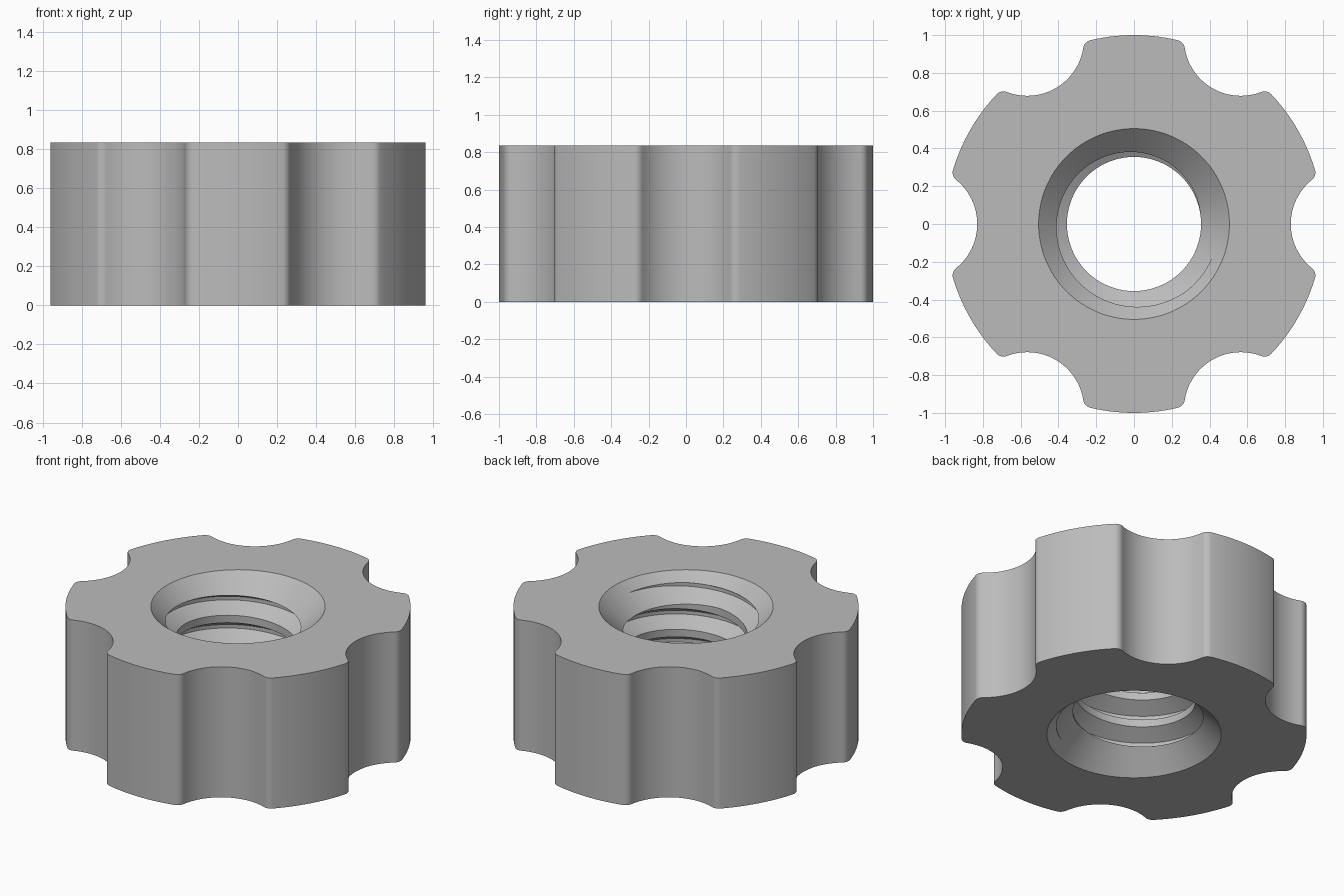
import bpy
import bmesh
from math import sin, cos, tan, pi, sqrt, atan2, radians

HEIGHT = 0.835
SCALLOP_AT, SCALLOP_R, FILLET = 1.13, 0.30, 0.05
MINOR, MAJOR, CHAMFER_R = 0.355, 0.45, 0.505
PITCH = 0.18

cube = bpy.data.objects.get("Cube")
if cube:
    bpy.data.objects.remove(cube, do_unlink=True)

metal = bpy.data.materials.new("grey metal")
metal.use_nodes = True
metal.diffuse_color = (0.5, 0.5, 0.5, 1)
metal.node_tree.nodes["Principled BSDF"].inputs["Base Color"].default_value = (0.5, 0.5, 0.5, 1)


def make_object(name, bm):
    bmesh.ops.recalc_face_normals(bm, faces=bm.faces)
    mesh = bpy.data.meshes.new(name)
    bm.to_mesh(mesh)
    bm.free()
    mesh.materials.append(metal)
    obj = bpy.data.objects.new(name, mesh)
    bpy.context.collection.objects.link(obj)
    return obj


def arc(cx, cy, r, a0, a1, steps):
    return [(cx + r * cos(a0 + (a1 - a0) * i / steps),
             cy + r * sin(a0 + (a1 - a0) * i / steps)) for i in range(steps + 1)]


def skin(rings):
    """Solid through a list of point rings, capped at both ends."""
    bm = bmesh.new()
    loops = [[bm.verts.new(p) for p in ring] for ring in rings]
    n = len(loops[0])
    for a, b in zip(loops, loops[1:]):
        for i in range(n):
            j = (i + 1) % n
            bm.faces.new((a[i], a[j], b[j], b[i]))
    bm.faces.new(loops[0])
    bm.faces.new(loops[-1])
    return bm


# Outline: scallop, rounded corner and lobe arc, repeated six times
fx = ((1 - FILLET) ** 2 + SCALLOP_AT ** 2 - (SCALLOP_R + FILLET) ** 2) / (2 * SCALLOP_AT)
fy = sqrt((1 - FILLET) ** 2 - fx ** 2)
toward = atan2(fy, fx - SCALLOP_AT)
corner = atan2(fy, fx)
sector = arc(SCALLOP_AT, 0, SCALLOP_R, 2 * pi - toward, toward, 24)
sector += arc(fx, fy, FILLET, toward - pi, corner, 8)[1:]
sector += arc(0, 0, 1, corner, pi / 3 - corner, 14)[1:]
sector += arc(fx * cos(pi / 3) + fy * sin(pi / 3), fx * sin(pi / 3) - fy * cos(pi / 3),
              FILLET, pi / 3 - corner, pi / 3 + pi - toward, 8)[1:-1]
outline = []
for k in range(6):
    c, s = cos(k * pi / 3), sin(k * pi / 3)
    outline += [(x * c - y * s, x * s + y * c) for x, y in sector]
nut = make_object("scalloped_nut", skin([[(x, y, z) for x, y in outline] for z in (0, HEIGHT)]))

# Bore with a 45 degree chamfer at each end
depth, over = CHAMFER_R - MINOR, 0.05
profile = [(CHAMFER_R + over, -over), (MINOR, depth),
           (MINOR, HEIGHT - depth), (CHAMFER_R + over, HEIGHT + over)]
bore = make_object("bore_cutter", skin(
    [[(x, y, z) for x, y in arc(0, 0, r, 0, 2 * pi, 128)[:-1]] for r, z in profile]))

# Right-handed helical thread groove with 60 degree flanks
inner = MINOR - 0.01
root = PITCH / 16
mouth = root + (MAJOR - inner) * tan(radians(30))
section = [(inner, -mouth), (MAJOR, -root), (MAJOR, root), (inner, mouth)]
steps, phase = 96, 0.615 - 5 * PITCH
rings = []
for i in range(7 * steps + 1):
    a = 2 * pi * i / steps + 0.01
    z = phase + PITCH * a / (2 * pi)
    rings.append([(r * cos(a), r * sin(a), z + dz) for r, dz in section])
groove = make_object("thread_cutter", skin(rings))

# Cut the bore and thread, then keep the finished mesh
for cutter in (bore, groove):
    cut = nut.modifiers.new(cutter.name, "BOOLEAN")
    cut.operation = "DIFFERENCE"
    cut.solver = "EXACT"
    cut.object = cutter
    cutter.hide_render = True
bpy.context.view_layer.update()
nut_eval = nut.evaluated_get(bpy.context.evaluated_depsgraph_get())
finished = bpy.data.meshes.new_from_object(nut_eval)
nut.modifiers.clear()
nut.data = finished
for cutter in (bore, groove):
    bpy.data.objects.remove(cutter, do_unlink=True)

bpy.ops.object.select_all(action="DESELECT")
nut.select_set(True)
bpy.context.view_layer.objects.active = nut
bpy.ops.object.shade_smooth_by_angle(angle=radians(25))
